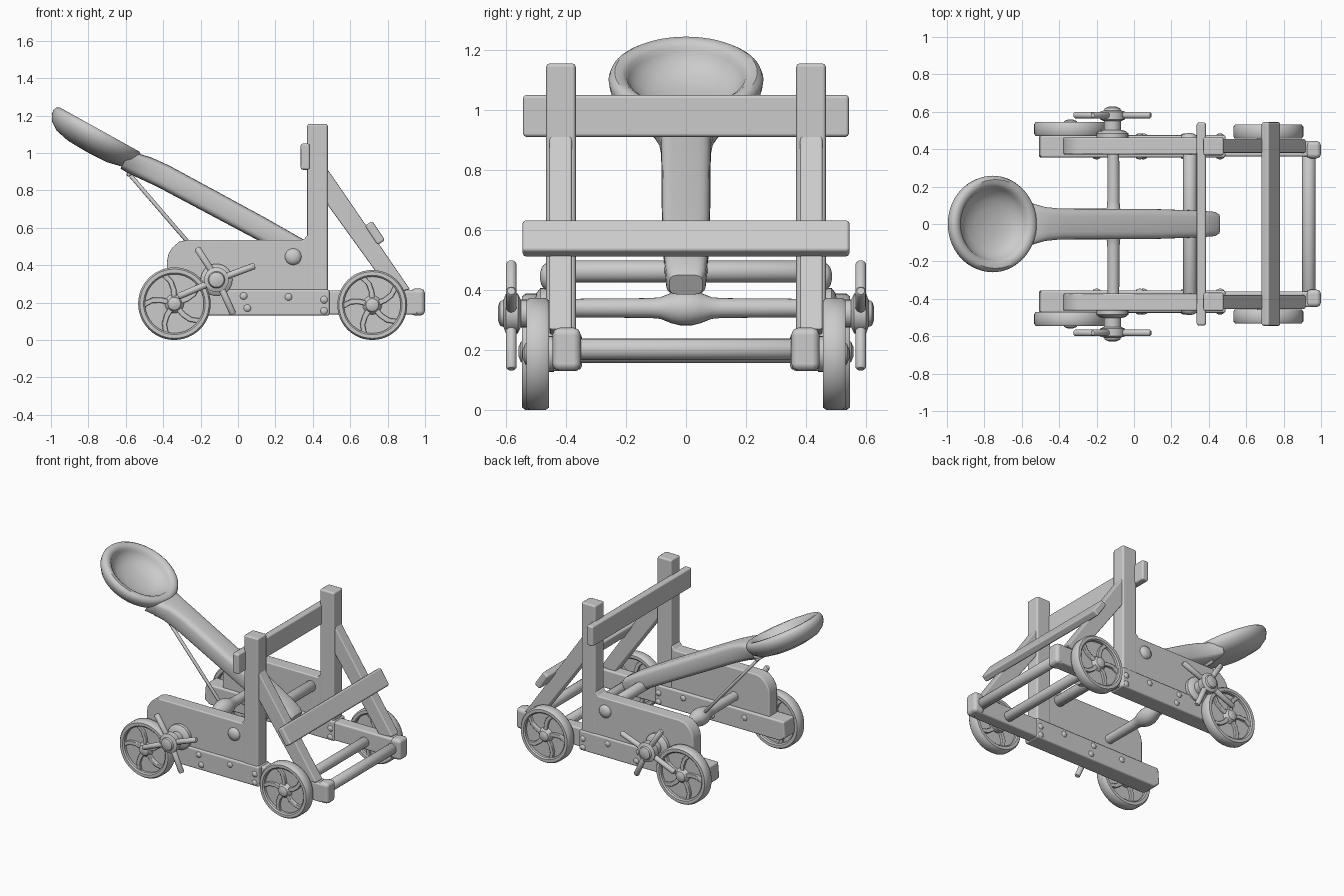
import bpy, bmesh
from math import sin, cos, pi, radians, copysign
from mathutils import Vector

if "Cube" in bpy.data.objects:
    bpy.data.objects.remove(bpy.data.objects["Cube"])


def finish(name, bm, mirror=False, bevel=0.0, angle=40):
    bmesh.ops.recalc_face_normals(bm, faces=bm.faces[:])
    me = bpy.data.meshes.new(name)
    bm.to_mesh(me)
    bm.free()
    me.shade_smooth()
    me.set_sharp_from_angle(angle=radians(angle))
    ob = bpy.data.objects.new(name, me)
    bpy.context.collection.objects.link(ob)
    if bevel:
        b = ob.modifiers.new("bevel", 'BEVEL')
        b.width, b.segments, b.limit_method, b.harden_normals = bevel, 2, 'ANGLE', True
    if mirror:
        m = ob.modifiers.new("mirror", 'MIRROR')
        m.use_axis = (False, True, False)
        m.use_mirror_merge = False
    return ob


def skin(bm, rings, closed=False):
    """Bridge rings of equal vertex count, cap the ends unless closed."""
    vs = [[bm.verts.new(p) for p in r] for r in rings]
    n = len(vs[0])
    for a, b in zip(vs, vs[1:] + vs[:1] if closed else vs[1:]):
        for i in range(n):
            bm.faces.new((a[i], a[(i + 1) % n], b[(i + 1) % n], b[i]))
    if not closed:
        bm.faces.new(vs[0])
        bm.faces.new(vs[-1])


def prism(name, outline, y0, y1, mirror=True, bevel=0.012):
    """Extrude an x/z outline along y."""
    bm = bmesh.new()
    skin(bm, [[(x, y, z) for x, z in outline] for y in (y0, y1)])
    return finish(name, bm, mirror, bevel, 30)


def box(name, x0, x1, y0, y1, z0, z1, **kw):
    return prism(name, [(x0, z0), (x1, z0), (x1, z1), (x0, z1)], y0, y1, **kw)


def lathe(name, cx, cz, profile, mirror=True, closed=False, n=40):
    """Turn an (r, y) profile about an axis parallel to y."""
    bm = bmesh.new()
    skin(bm, [[(cx + r * cos(2 * pi * i / n), y, cz + r * sin(2 * pi * i / n))
               for i in range(n)] for r, y in profile], closed)
    return finish(name, bm, mirror)


def rod(name, a, b, r, mirror=False, n=14):
    a, b = Vector(a), Vector(b)
    d = (b - a).normalized()
    u = d.orthogonal().normalized()
    v = d.cross(u)
    bm = bmesh.new()
    skin(bm, [[p + k * (u * cos(2 * pi * i / n) + v * sin(2 * pi * i / n)) for i in range(n)]
              for p, k in ((a, r * .7), (a + d * r * .4, r), (b - d * r * .4, r), (b, r * .7))])
    return finish(name, bm, mirror)


# Side frames: base beams, boards, posts, diagonal braces
prism("rear_beam", [(-.51, .16), (-.47, .13), (.49, .13), (.49, .27), (-.5, .27)], .355, .475)
box("front_beam", .48, .96, .36, .445, .135, .265)
box("beam_end", .92, 1.0, .35, .445, .13, .275, bevel=.025)
prism("side_board", [(-.38, .13), (.4, .13), (.4, .575), (.37, .56), (.35, .535), (-.27, .535),
                     (-.315, .525), (-.35, .495), (-.372, .46), (-.38, .42)], .372, .463, bevel=.008)
box("post", .37, .48, .367, .466, .13, 1.155)
prism("brace", [(.47, .925), (.92, .27), (.82, .25), (.47, .735)], .38, .455, bevel=.008)

# Cross boards
box("top_crossbar", .335, .385, -.543, .543, .91, 1.05, mirror=False)
c, d, t = Vector((.732, .572)), Vector((.56, -.83)) * .062, Vector((.83, .56)) * .024
prism("lower_crossbar", [c - d - t, c + d - t, c + d + t, c - d + t], -.545, .545, mirror=False)

# Rods between the frames
rod("front_rod", (.935, -.38, .203), (.935, .38, .203), .036)
rod("front_axle", (.72, -.5, .19), (.72, .5, .19), .034)
rod("arm_pivot", (.3, -.4, .462), (.3, .4, .462), .037)

# Pivot caps and nail heads
lathe("pivot_cap", .295, .445, [(.046, .455), (.043, .47), (.03, .481), (.012, .486)], n=20)
for x, z, y in ((.03, .235, .472), (.05, .17, .472), (.27, .23, .472), (.46, .215, .472),
                (.46, .155, .472), (-.2, .22, .472)):
    lathe("nail_head", x, z, [(.022, y), (.017, y + .008), (.006, y + .012)], n=10)
    lathe("inner_nail_head", x, z, [(.022, .357), (.017, .35), (.006, .346)], n=10)

# Wheels: recessed disc, rim, hub, five bent spokes
for label, cx, cz, y, r in (("rear", -.34, .194, .508, .194), ("front", .718, .187, .494, .187)):
    k = r / .194
    lathe(label + "_wheel_rim", cx, cz,
          [(.157 * k, y - .03), (.165 * k, y - .038), (.185 * k, y - .038), (r, y - .026), (r, y + .026),
           (.185 * k, y + .038), (.165 * k, y + .038), (.157 * k, y + .03)], closed=True, n=48)
    lathe(label + "_wheel_disc", cx, cz, [(.16 * k, y - .012), (.16 * k, y + .012)], n=48)
    lathe(label + "_wheel_hub", cx, cz, [(.06, .44), (.06, y - .02), (.048, y + .022), (.038, y + .03),
                                         (.034, y + .042), (.015, y + .05)], n=24)
    for j in range(5):
        a0 = radians(72 * j + 20)
        path = [(.03, 0), (.075, .02), (.12, .13), (.166, .32)]
        left, right = [], []
        for q, bend in path:
            a = a0 + bend
            p = Vector((cx + q * k * cos(a), cz + q * k * sin(a)))
            s = Vector((-sin(a + bend), cos(a + bend))) * .014
            left.append(p + s)
            right.append(p - s)
        prism(label + "_wheel_spoke", left + right[::-1], y - .028, y + .028, bevel=.005)

# Winch: shaft with central bulge, flanged hubs, four handles
wx, wz = -.11, .34
lathe("winch_shaft", wx, wz, [(.03, -.47), (.033, -.12), (.036, -.085), (.05, -.05), (.058, -.018), (.058, .018),
                              (.05, .05), (.036, .085), (.033, .12), (.03, .47)], mirror=False, n=24)
hz = .322
lathe("winch_hub", wx - .005, hz, [(.085, .455), (.085, .485), (.07, .497), (.046, .503), (.046, .55), (.066, .56),
                                   (.066, .6), (.045, .608), (.04, .62), (.02, .627)], n=28)
for dx, dz in ((-.11, .17), (.2, .075), (.085, -.185), (-.21, -.09)):
    rod("winch_handle", (wx, .582, hz), (wx + dx, .582, hz + dz), .018, mirror=True)

# Throwing arm: local frame u along the arm, v across, w upward
C = Vector((-.75, 0, 1.11))
U, V, W = Vector((.875, 0, -.485)), Vector((0, 1, 0)), Vector((.485, 0, .875))


def sect(u, hw, w0, w1, n=24, e=.5):
    pts = []
    for i in range(n):
        a = 2 * pi * i / n
        ca, sa = (copysign(abs(f) ** e, f) for f in (cos(a), sin(a)))
        pts.append(C + U * u + V * hw * ca + W * ((w0 + w1) / 2 + (w1 - w0) / 2 * sa))
    return pts


bm = bmesh.new()
skin(bm, [sect(*s) for s in ((.2, .14, -.11, -.02), (.25, .112, -.113, .008), (.32, .092, -.107, .022),
                             (.42, .083, -.1, .03), (1.0, .08, -.09, .035), (1.26, .072, -.088, .032),
                             (1.35, .066, -.08, .025), (1.378, .055, -.065, .01))])
finish("arm_shaft", bm)

# Spoon bowl from concentric oval rings
bm = bmesh.new()
skin(bm, [[C + U * .265 * s * cos(2 * pi * i / 56) + V * .258 * s * sin(2 * pi * i / 56) + W * w
           for i in range(56)] for s, w in
          ((.05, -.12), (.45, -.116), (.75, -.098), (.92, -.066), (.985, -.035), (1, -.01), (.975, .008),
           (.92, .018), (.83, .016), (.77, .004), (.74, -.012), (.66, -.04), (.5, -.065), (.28, -.078), (.05, -.082))])
finish("arm_bowl", bm)

# Rope from arm to winch, with a band round the neck
rod("rope", (-.575, 0, .88), (wx, 0, wz), .011, n=8)
rod("rope_band", (-.585, -.07, .885), (-.585, .07, .885), .012, n=8)
